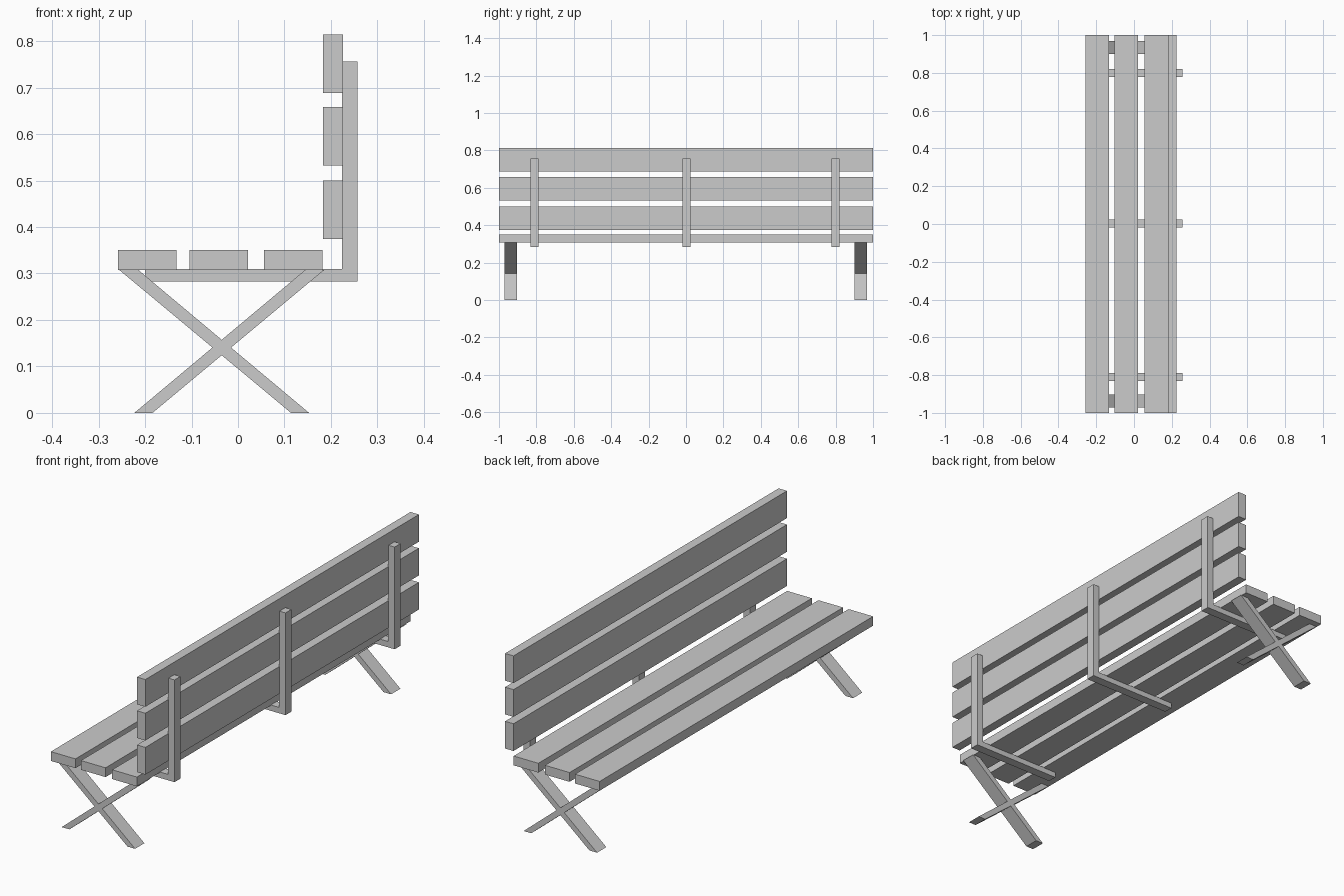
import bpy
import bmesh

if "Cube" in bpy.data.objects:
    bpy.data.objects.remove(bpy.data.objects["Cube"])


def extrude_profile(name, points, y0, y1):
    """Extrude an (x, z) outline along y."""
    bm = bmesh.new()
    face = bm.faces.new([bm.verts.new((x, y0, z)) for x, z in points])
    ext = bmesh.ops.extrude_face_region(bm, geom=[face])
    verts = [v for v in ext["geom"] if isinstance(v, bmesh.types.BMVert)]
    bmesh.ops.translate(bm, verts=verts, vec=(0, y1 - y0, 0))
    bmesh.ops.recalc_face_normals(bm, faces=bm.faces)
    mesh = bpy.data.meshes.new(name)
    bm.to_mesh(mesh)
    bm.free()
    obj = bpy.data.objects.new(name, mesh)
    bpy.context.collection.objects.link(obj)
    return obj


def slat(name, x0, x1, z0, z1):
    return extrude_profile(name, [(x0, z0), (x1, z0), (x1, z1), (x0, z1)], -1, 1)


SEAT_Z = 0.308

# Seat slats
for i, x in enumerate((-0.258, -0.104, 0.056)):
    slat(f"seat_slat_{i + 1}", x, x + 0.126, SEAT_Z, 0.351)

# Backrest slats
for i, z in enumerate((0.374, 0.532, 0.688)):
    slat(f"back_slat_{i + 1}", 0.183, 0.226, z, z + 0.126)

# L-shaped brackets joining seat and backrest
bracket = [(-0.2, 0.283), (0.257, 0.283), (0.257, 0.756),
           (0.224, 0.756), (0.224, 0.31), (-0.2, 0.31)]
for i, y in enumerate((-0.81, 0.002, 0.80)):
    extrude_profile(f"bracket_{i + 1}", bracket, y - 0.0215, y + 0.0215)

# Crossed legs, mirrored about the crossing line
CROSS_X = -0.035
leg = [(0.114, 0), (0.153, 0), (-0.215, SEAT_Z), (-0.256, SEAT_Z)]
mirrored = [(2 * CROSS_X - x, z) for x, z in leg]
for side, y in (("left", -0.937), ("right", 0.935)):
    extrude_profile(f"{side}_leg_a", leg, y - 0.034, y + 0.034)
    extrude_profile(f"{side}_leg_b", mirrored, y - 0.034, y + 0.034)
